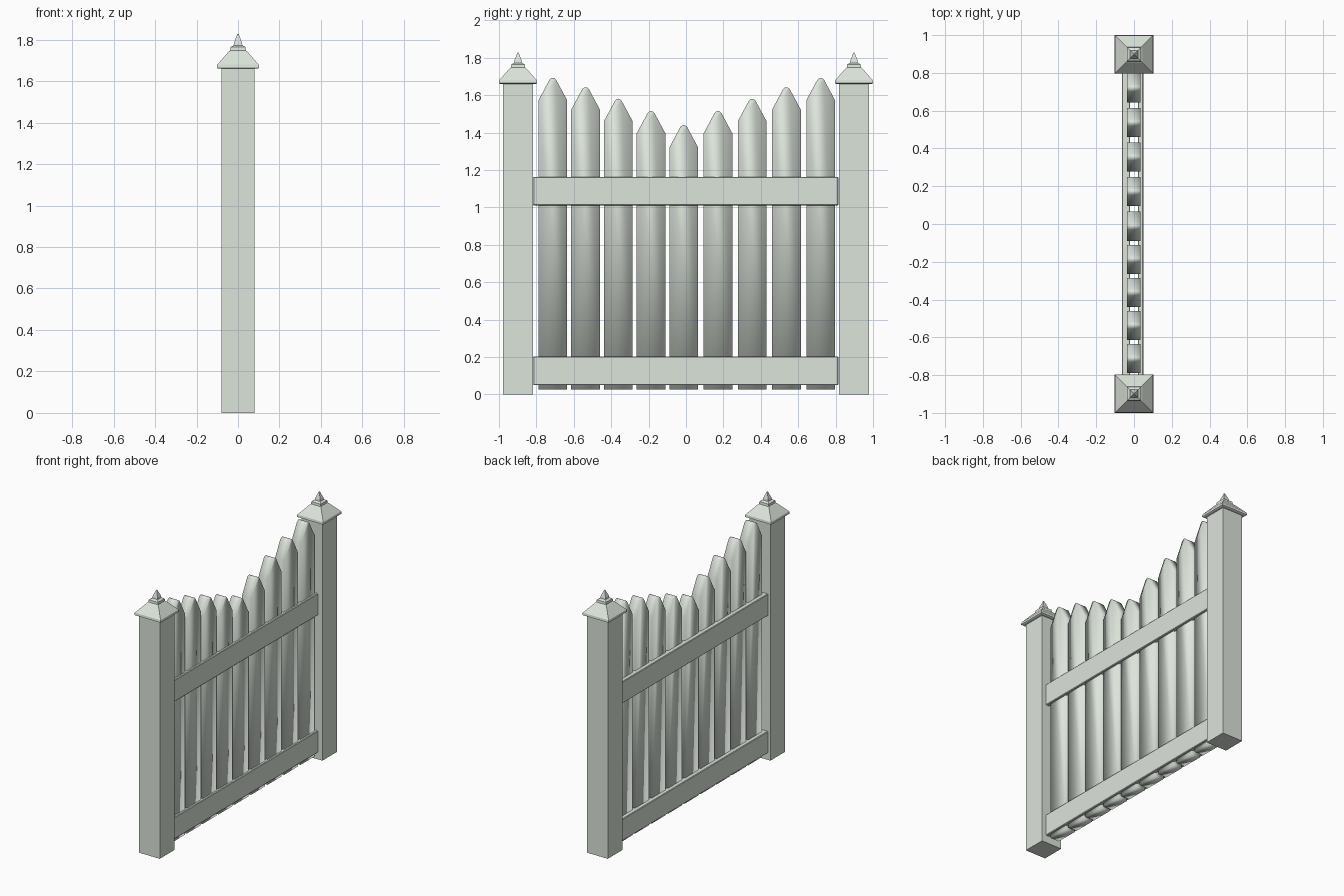
import bpy, bmesh

if "Cube" in bpy.data.objects:
    bpy.data.objects.remove(bpy.data.objects["Cube"])

mat = bpy.data.materials.new("pale_green_paint")
mat.diffuse_color = (0.72, 0.78, 0.71, 1)
mat.use_nodes = True
mat.node_tree.nodes["Principled BSDF"].inputs["Base Color"].default_value = mat.diffuse_color


def make_object(name, bm, smooth=False):
    bmesh.ops.recalc_face_normals(bm, faces=bm.faces)
    for f in bm.faces:
        f.smooth = smooth
    me = bpy.data.meshes.new(name)
    bm.to_mesh(me)
    bm.free()
    me.materials.append(mat)
    ob = bpy.data.objects.new(name, me)
    bpy.context.collection.objects.link(ob)
    return ob


def box(name, lo, hi, bevel=0.0):
    bm = bmesh.new()
    bmesh.ops.create_cube(bm, size=1)
    for v in bm.verts:
        v.co = [lo[i] + (v.co[i] + 0.5) * (hi[i] - lo[i]) for i in range(3)]
    if bevel:
        bmesh.ops.bevel(bm, geom=bm.edges[:], offset=bevel, segments=1, affect='EDGES')
    return make_object(name, bm)


def square_stack(name, y, profile):
    """Square rings of (half width, height) joined into a tapered solid."""
    bm = bmesh.new()
    rings = [[bm.verts.new((sx * w, y + sy * w, z))
              for sx, sy in ((-1, -1), (1, -1), (1, 1), (-1, 1))] for w, z in profile]
    for a, b in zip(rings, rings[1:]):
        for i in range(4):
            j = (i + 1) % 4
            bm.faces.new((a[i], a[j], b[j], b[i]))
    bm.faces.new(rings[0])
    bm.faces.new(rings[-1])
    return make_object(name, bm)


def picket(name, y, top):
    """Board with a blunt pointed top, soft shaded."""
    outline = [(-0.077, 0.025), (0.077, 0.025), (0.077, top - 0.12),
               (0.018, top - 0.01), (0.006, top), (-0.006, top),
               (-0.018, top - 0.01), (-0.077, top - 0.12)]
    bm = bmesh.new()
    back, front = [[bm.verts.new((x, y + dy, z)) for dy, z in outline]
                   for x in (-0.036, 0.034)]
    n = len(outline)
    for i in range(n):
        j = (i + 1) % n
        bm.faces.new((back[i], back[j], front[j], front[i]))
    bm.faces.new(back)
    bm.faces.new(front)
    return make_object(name, bm, smooth=True)


# posts with stepped pyramid caps
cap_profile = [(0.095, 1.66), (0.102, 1.664), (0.10, 1.68), (0.045, 1.742),
               (0.038, 1.748), (0.036, 1.764), (0.021, 1.773), (0.019, 1.786),
               (0.003, 1.828)]
for side, y in (("left", -0.898), ("right", 0.898)):
    box(f"{side}_post", (-0.08, y - 0.08, 0), (0.08, y + 0.08, 1.665))
    square_stack(f"{side}_post_cap", y, cap_profile)

# pickets dipping towards the middle
tops = [1.44, 1.515, 1.58, 1.642, 1.692]
for i in range(-4, 5):
    picket(f"picket_{i + 5}", -0.012 + i * 0.179 + 0.016 * abs(i) / 4, tops[abs(i)])

# rails on both faces
for level, z in (("lower", 0.05), ("upper", 1.01)):
    for face, x0, x1 in (("back", -0.064, -0.02), ("front", 0.02, 0.049)):
        box(f"{level}_rail_{face}", (x0, -0.818, z), (x1, 0.815, z + 0.153), 0.004)
